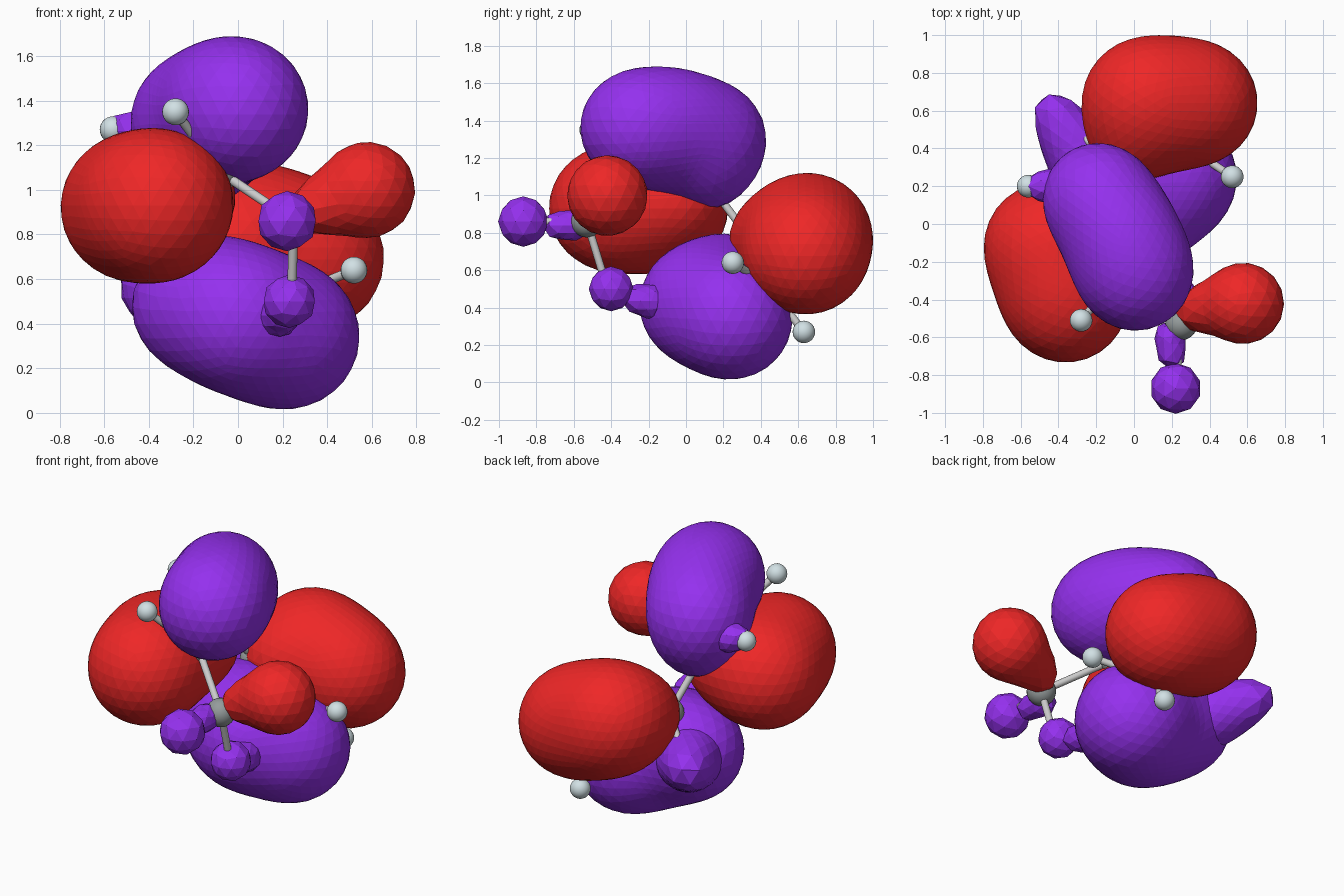
import bpy, bmesh, math
from mathutils import Vector

if "Cube" in bpy.data.objects:
    bpy.data.objects.remove(bpy.data.objects["Cube"])


def material(name, color):
    m = bpy.data.materials.new(name)
    m.diffuse_color = (*color, 1)
    m.use_nodes = True
    m.node_tree.nodes["Principled BSDF"].inputs["Base Color"].default_value = m.diffuse_color
    return m


RED = material("red", (0.86, 0.02, 0.02))
PURPLE = material("purple", (0.30, 0.03, 0.86))
PALE = material("pale", (0.64, 0.75, 0.78))
GREY = material("grey", (0.30, 0.33, 0.33))


def finish(name, bm, mat=None, smooth=False):
    me = bpy.data.meshes.new(name)
    bm.to_mesh(me)
    bm.free()
    for p in me.polygons:
        p.use_smooth = smooth
    if mat:
        me.materials.append(mat)
    ob = bpy.data.objects.new(name, me)
    bpy.context.collection.objects.link(ob)
    return ob


def lobe(name, mat, balls, subdivisions=4, k=10):
    """Soft union of balls (x, y, z, r), found by shooting rays from the weighted centre."""
    balls = [(Vector(b[:3]), b[3]) for b in balls]
    weight = sum(r ** 3 for _, r in balls)
    centre = sum((c * r ** 3 for c, r in balls), Vector()) / weight

    def inside(p):
        return sum(math.exp(-k * ((p - c).length - r)) for c, r in balls) > 1

    bm = bmesh.new()
    bmesh.ops.create_icosphere(bm, subdivisions=subdivisions, radius=1)
    for v in bm.verts:
        d = v.co.normalized()
        t = 0.9
        while t > 0.02 and not inside(centre + d * t):
            t -= 0.02
        lo, hi = t, t + 0.02
        for _ in range(6):
            mid = (lo + hi) / 2
            if inside(centre + d * mid):
                lo = mid
            else:
                hi = mid
        v.co = centre + d * lo
    return finish(name, bm, mat)


def ball(name, pos, r, mat=None):
    bm = bmesh.new()
    bmesh.ops.create_uvsphere(bm, u_segments=24, v_segments=14, radius=r)
    bmesh.ops.translate(bm, verts=bm.verts, vec=pos)
    return finish(name, bm, mat, True)


def stick(name, a, b, r=0.021):
    a, b = Vector(a), Vector(b)
    bm = bmesh.new()
    bmesh.ops.create_cone(bm, cap_ends=True, segments=16, radius1=r, radius2=r, depth=(b - a).length)
    rot = (b - a).to_track_quat('Z', 'Y').to_matrix()
    for v in bm.verts:
        v.co = rot @ v.co + (a + b) / 2
    ob = finish(name, bm, None, True)
    bpy.context.view_layer.objects.active = ob
    ob.select_set(True)
    bpy.ops.object.shade_smooth_by_angle()
    ob.select_set(False)


# Four large lobes, each tapering towards the chain
lobe("top_lobe", PURPLE, [(0.01, -0.27, 1.36, 0.29), (-0.06, -0.05, 1.39, 0.22), (-0.20, 0.15, 1.31, 0.26),
                          (-0.16, 0.12, 1.12, 0.14)])
lobe("left_lobe", RED, [(-0.36, -0.41, 0.93, 0.32), (-0.48, -0.10, 0.92, 0.30), (-0.22, -0.02, 0.98, 0.17)])
lobe("back_lobe", RED, [(0.05, 0.66, 0.79, 0.31), (0.34, 0.64, 0.69, 0.31), (-0.02, 0.42, 0.76, 0.14)])
lobe("bottom_lobe", PURPLE, [(0.23, 0.25, 0.34, 0.31), (0.0, 0.05, 0.42, 0.28), (-0.22, 0.20, 0.48, 0.24),
                             (-0.08, 0.25, 0.60, 0.08)])
lobe("bottom_lobe_arm", PURPLE, [(-0.26, 0.34, 0.50, 0.19), (-0.36, 0.48, 0.54, 0.13),
                                 (-0.43, 0.60, 0.57, 0.09)], 3, 20)

# Small lobes around the end group
lobe("side_lobe", RED, [(0.58, -0.42, 1.0, 0.215), (0.40, -0.44, 0.94, 0.13), (0.30, -0.47, 0.90, 0.08)], 3, 30)
lobe("front_bud", PURPLE, [(0.22, -0.87, 0.86, 0.135)], 2)
lobe("front_bud_neck", PURPLE, [(0.20, -0.70, 0.84, 0.07), (0.19, -0.59, 0.84, 0.08)], 2, 35)
lobe("lower_bud", PURPLE, [(0.23, -0.40, 0.50, 0.12)], 2)
lobe("lower_bud_neck", PURPLE, [(0.21, -0.28, 0.45, 0.07), (0.18, -0.18, 0.43, 0.09)], 2, 35)
lobe("upper_bud", PURPLE, [(-0.52, 0.20, 1.28, 0.06), (-0.43, 0.20, 1.26, 0.09)], 2, 35)

# Chain of five grey atoms with pale atoms attached
chain = [(0.25, -0.53, 0.86), (-0.08, -0.28, 1.08), (-0.21, 0.11, 1.08), (-0.13, 0.35, 0.76), (0.25, 0.43, 0.53)]
pale = [(0, (0.22, -0.87, 0.86)), (0, (0.24, -0.42, 0.50)), (0, (0.58, -0.42, 1.0)),
        (1, (-0.28, -0.51, 1.35)), (2, (-0.56, 0.20, 1.27)), (3, (-0.40, 0.56, 0.56)),
        (4, (0.52, 0.25, 0.64)), (4, (0.30, 0.63, 0.27))]
for i, c in enumerate(chain):
    ball(f"grey_atom_{i + 1}", c, 0.085, GREY)
    if i:
        stick(f"chain_stick_{i}", chain[i - 1], c)
for i, (parent, pos) in enumerate(pale):
    ball(f"pale_atom_{i + 1}", pos, 0.06, PALE)
    stick(f"pale_stick_{i + 1}", chain[parent], pos)
